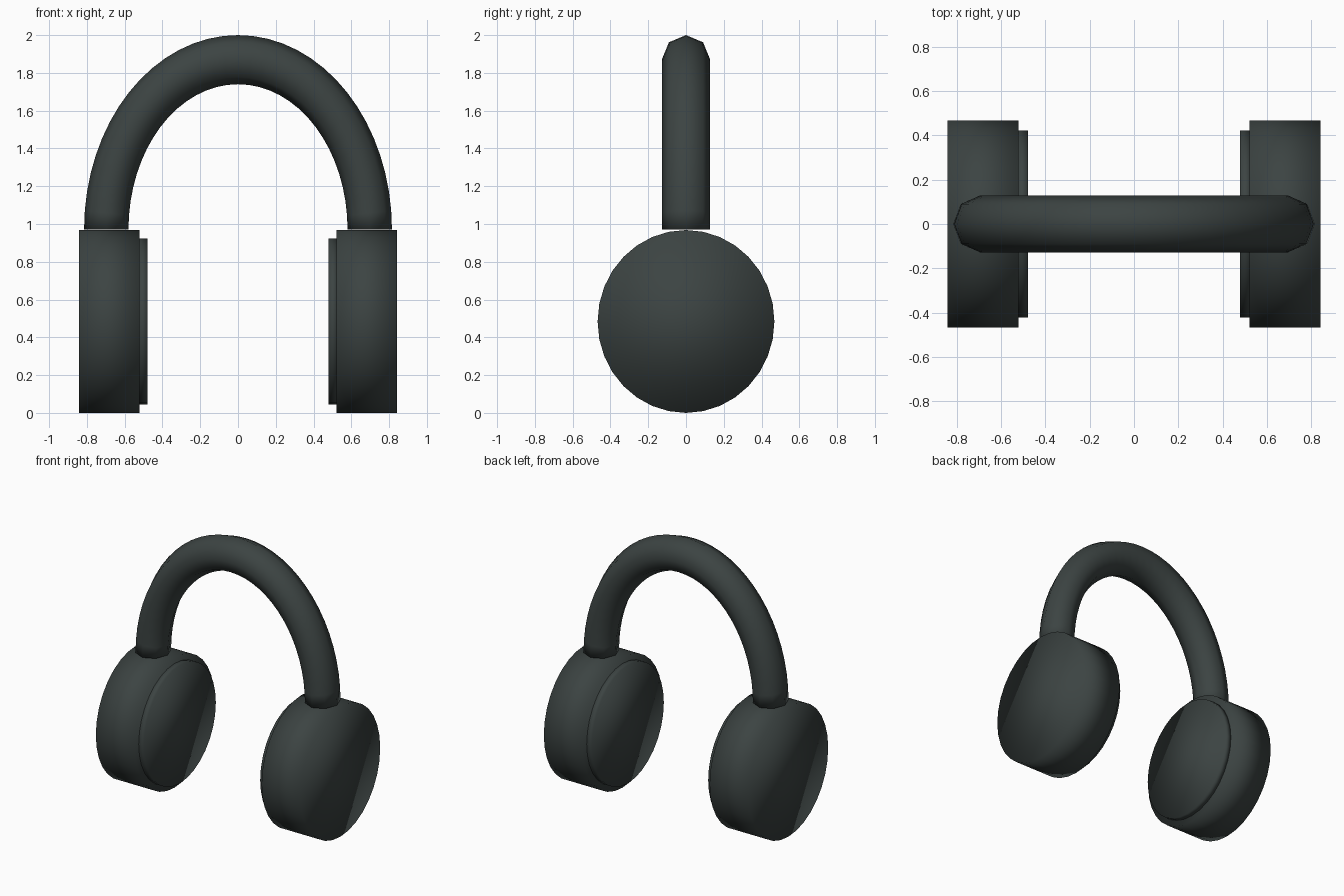
import bpy, bmesh, math
from math import sin, cos, pi

if "Cube" in bpy.data.objects:
    bpy.data.objects.remove(bpy.data.objects["Cube"])

mat = bpy.data.materials.new("dark_slate")
mat.diffuse_color = (0.045, 0.057, 0.055, 1)
mat.use_nodes = True
mat.node_tree.nodes["Principled BSDF"].inputs["Base Color"].default_value = mat.diffuse_color


def finish(name, bm):
    bmesh.ops.recalc_face_normals(bm, faces=bm.faces)
    for f in bm.faces:
        f.smooth = True
    me = bpy.data.meshes.new(name)
    bm.to_mesh(me)
    bm.free()
    me.materials.append(mat)
    ob = bpy.data.objects.new(name, me)
    bpy.context.collection.objects.link(ob)
    return ob


def skin(bm, rings):
    """Bridge closed rings of points and cap both ends."""
    rows = [[bm.verts.new(p) for p in r] for r in rings]
    n = len(rows[0])
    for a, b in zip(rows, rows[1:]):
        for i in range(n):
            j = (i + 1) % n
            bm.faces.new((a[i], a[j], b[j], b[i]))
    bm.faces.new(rows[0])
    bm.faces.new(rows[-1])


def disc(name, x0, x1, ry, rz, zc=0.484, n=32):
    """Slightly tall round drum lying along x."""
    bm = bmesh.new()
    skin(bm, [[(x, ry * sin(2 * pi * i / n), zc + rz * cos(2 * pi * i / n))
               for i in range(n)] for x in (x0, x1)])
    return finish(name, bm)


# Headband: eight-sided tube swept over a half ellipse
STEPS, SIDES = 32, 8
bm = bmesh.new()
rings = []
for k in range(STEPS + 1):
    t = pi * k / STEPS
    ring = []
    for i in range(SIDES):
        s = 2 * pi * i / SIDES
        rx = 0.6975 + 0.1175 * cos(s)
        rz = 0.90 + 0.13 * cos(s)
        ring.append((rx * cos(t), 0.128 * sin(s), 0.97 + rz * sin(t)))
    rings.append(ring)
skin(bm, rings)
finish("headband", bm)

# Ear cups with thinner cushions on the inner side
for side, label in ((-1, "left"), (1, "right")):
    disc(label + "_ear_cup", side * 0.843, side * 0.522, 0.468, 0.484)
    disc(label + "_ear_cushion", side * 0.53, side * 0.478, 0.422, 0.44)
